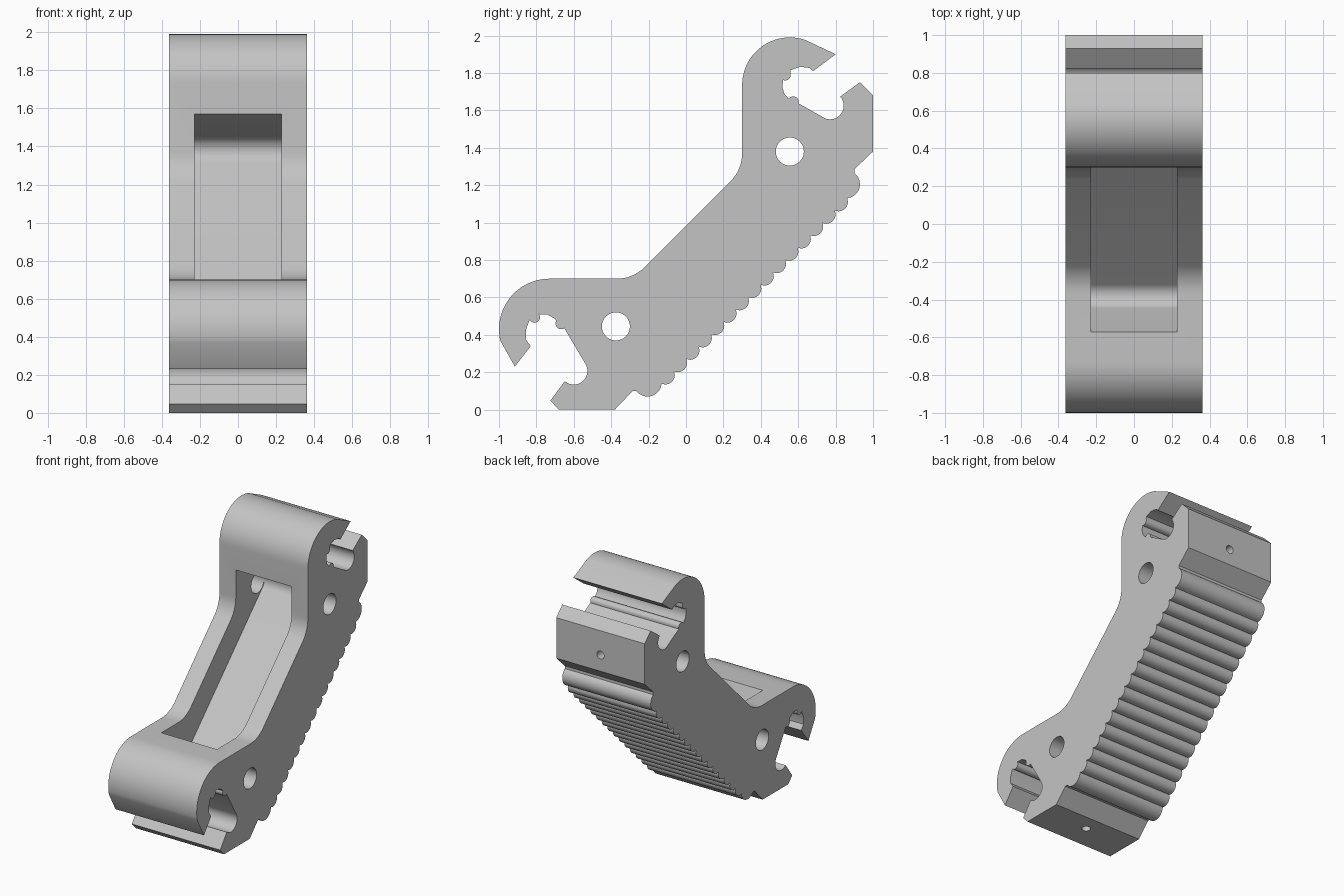
import bpy, bmesh
from math import sin, cos, pi, radians
from mathutils import Matrix

cube = bpy.data.objects.get("Cube")
if cube:
    bpy.data.objects.remove(cube, do_unlink=True)

HALF_WIDTH = 0.362
POCKET_HALF = 0.228


def arc(cy, cz, r, start, end, steps=10):
    """Points of a circular arc in the side plane, angles in degrees."""
    angles = [radians(start + (end - start) * i / steps) for i in range(steps + 1)]
    return [(cy + r * cos(a), cz + r * sin(a)) for a in angles]


def mirror(points):
    """Reflect a path onto the other end of the bracket, keeping its winding."""
    return [(1 - z, 1 - y) for y, z in reversed(points)]


def prism(name, points, half):
    """Extrude a side profile across x."""
    bm = bmesh.new()
    face = bm.faces.new([bm.verts.new((-half, y, z)) for y, z in points])
    grown = bmesh.ops.extrude_face_region(bm, geom=[face])
    verts = [v for v in grown["geom"] if isinstance(v, bmesh.types.BMVert)]
    bmesh.ops.translate(bm, verts=verts, vec=(2 * half, 0, 0))
    bmesh.ops.recalc_face_normals(bm, faces=bm.faces)
    return to_object(name, bm)


def rod(name, location, radius, depth, axis, sides):
    """Cylinder turned about the given axis by a right angle."""
    bm = bmesh.new()
    matrix = Matrix.Translation(location) @ Matrix.Rotation(pi / 2, 4, axis)
    bmesh.ops.create_cone(bm, cap_ends=True, segments=sides, radius1=radius,
                          radius2=radius, depth=depth, matrix=matrix)
    return to_object(name, bm)


def to_object(name, bm):
    mesh = bpy.data.meshes.new(name)
    bm.to_mesh(mesh)
    bm.free()
    obj = bpy.data.objects.new(name, mesh)
    bpy.context.collection.objects.link(obj)
    return obj


def cut(target, cutter):
    cutter.hide_render = True
    mod = target.modifiers.new("cut", 'BOOLEAN')
    mod.operation = 'DIFFERENCE'
    mod.solver = 'EXACT'
    mod.object = cutter
    bpy.context.view_layer.objects.active = target
    bpy.ops.object.modifier_apply(modifier=mod.name)
    bpy.data.objects.remove(cutter, do_unlink=True)


# Lower clamp jaw, from the foot round the socket to the lip
lower_jaw = [(-0.68, 0), (-0.725, 0.048)]
lower_jaw += arc(-0.60, 0.207, 0.073, 229, 385, 14)
lower_jaw += arc(-0.668, 0.46, 0.03, -55, -210, 8)
lower_jaw += [(-0.70, 0.485), (-0.74, 0.508), (-0.785, 0.51)]
lower_jaw += arc(-0.81, 0.495, 0.03, 0, -150, 8)
lower_jaw += [(-0.855, 0.43), (-0.857, 0.375), (-0.83, 0.34), (-0.915, 0.23)]

# Upper clamp jaw, from the lip round the socket to the back face
upper_jaw = [(0.80, 1.90), (0.68, 1.81), (0.66, 1.827), (0.61, 1.833), (0.56, 1.815)]
upper_jaw += arc(0.53, 1.79, 0.03, 15, -110, 8)
upper_jaw += [(0.515, 1.725), (0.525, 1.69)]
upper_jaw += arc(0.573, 1.645, 0.03, 145, -15, 8)
upper_jaw += arc(0.77, 1.625, 0.073, -110, 42, 14)
upper_jaw += [(0.93, 1.75), (1, 1.68), (1, 1.38)]

# Rounded shoulders and web
fillet = arc(-0.37, 0.91, 0.21, 270, 315, 8)
front = arc(-0.73, 0.43, 0.27, 193, 90, 20) + fillet + mirror(fillet)
front += arc(0.555, 1.735, 0.255, 180, 70, 20)

# Ribbed back edge between two larger end beads
bead = arc(-0.205, 0.145, 0.075, -20, -143, 12)
RIBS, STEPS = 15, 8
first, last = (-0.13, 0.138), (0.862, 1.13)
ribs = []
for i in range(RIBS * STEPS + 1):
    t = 1 - i / (RIBS * STEPS)
    bulge = 0.022 * abs(sin(pi * i / STEPS)) ** 0.6
    ribs.append((first[0] + (last[0] - first[0]) * t + bulge,
                 first[1] + (last[1] - first[1]) * t - bulge))
back = [(0.90, 1.285)] + mirror(bead) + ribs + bead + [(-0.285, 0.10), (-0.38, 0)]

body = prism("bracket_body", lower_jaw + front + upper_jaw + back, HALF_WIDTH)

# Deep pocket in the web, its ends rounded around the pin holes
pocket_end = [(-0.66, 0.90)] + arc(-0.375, 0.445, 0.077, 204, 315, 16)
cut(body, prism("pocket_cutter", pocket_end + mirror(pocket_end), POCKET_HALF))

# Cross pin holes
for y, z in ((-0.375, 0.445), (0.555, 1.38)):
    cut(body, rod("pin_hole_cutter", (0, y, z), 0.075, 2, 'Y', 40))

# Small screw holes in the foot and the back face
cut(body, rod("foot_screw_cutter", (0, -0.50, 0), 0.03, 0.2, 'Z', 20))
cut(body, rod("back_screw_cutter", (0, 1, 1.50), 0.03, 0.2, 'X', 20))

# Material and shading
grey = bpy.data.materials.new("light_grey")
grey.use_nodes = True
colour = (0.55, 0.55, 0.55, 1)
grey.diffuse_color = colour
grey.node_tree.nodes["Principled BSDF"].inputs["Base Color"].default_value = colour
body.data.materials.clear()
body.data.materials.append(grey)
for polygon in body.data.polygons:
    polygon.material_index = 0

bpy.ops.object.select_all(action='DESELECT')
body.select_set(True)
bpy.context.view_layer.objects.active = body
bpy.ops.object.shade_smooth_by_angle(angle=radians(32))
